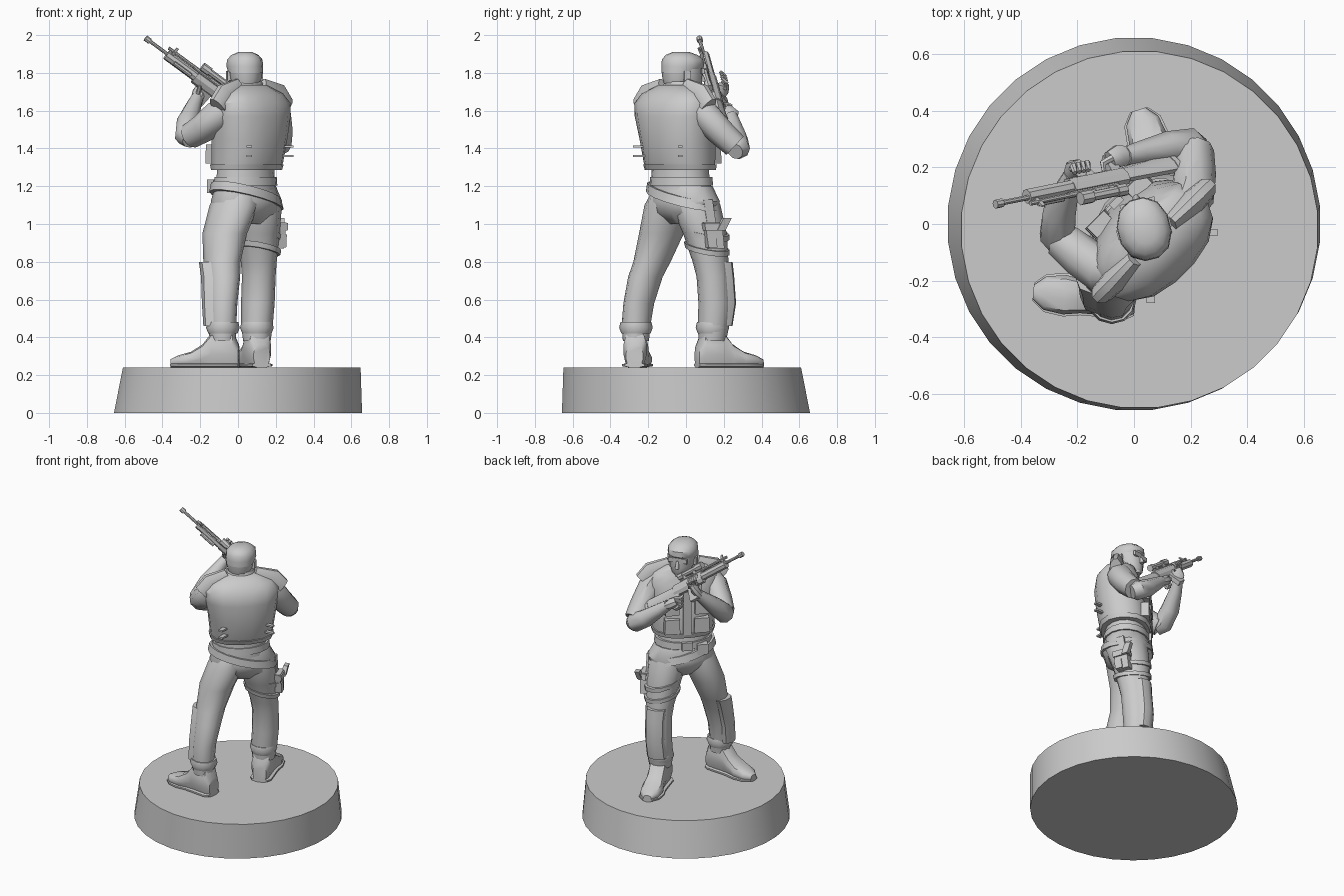
import bpy, math
from mathutils import Vector as V, Matrix

mat = bpy.data.materials.new("plain grey")
mat.diffuse_color = (0.6, 0.6, 0.6, 1)
Z = V((0, 0, 1))
L = V((0.7071, 0.7071, 0))      # across the shoulders, toward the figure's right
F = V((-0.7071, 0.7071, 0))     # the way the figure faces


def make(name, verts, faces, angle=40):
    me = bpy.data.meshes.new(name)
    me.from_pydata([tuple(v) for v in verts], [], faces)
    me.polygons.foreach_set("use_smooth", [True] * len(me.polygons))
    me.set_sharp_from_angle(angle=math.radians(angle))
    me.materials.append(mat)
    ob = bpy.data.objects.new(name, me)
    bpy.context.collection.objects.link(ob)
    return ob


def loft(name, rings, n=12, p=2.0, angle=40):
    """rings: (centre, axis_u, axis_v, radius_u, radius_v), skinned and capped"""
    verts, faces = [], []
    for c, u, v, a, b in rings:
        for i in range(n):
            t = 2 * math.pi * (i + 0.5) / n
            cs, sn = math.cos(t), math.sin(t)
            k = (abs(cs) ** p + abs(sn) ** p) ** (-1 / p)
            verts.append(V(c) + u * (a * k * cs) + v * (b * k * sn))
    for r in range(len(rings) - 1):
        for i in range(n):
            j = (i + 1) % n
            faces.append((r * n + i, r * n + j, r * n + n + j, r * n + n + i))
    faces.append(tuple(reversed(range(n))))
    faces.append(tuple(range((len(rings) - 1) * n, len(rings) * n)))
    return make(name, verts, faces, angle)


def stack(name, secs, u=L, v=F, **kw):
    """horizontal sections (x, y, z, a, b)"""
    return loft(name, [((x, y, z), u, v, a, b) for x, y, z, a, b in secs], **kw)


def tube(name, pts, n=9, flat=1.0, ref=Z):
    """tube through (point, radius) pairs"""
    rings = []
    for i, (p, r) in enumerate(pts):
        d = (V(pts[min(i + 1, len(pts) - 1)][0]) - V(pts[max(i - 1, 0)][0])).normalized()
        u = ref.cross(d).normalized()
        rings.append((p, u, d.cross(u), r, r * flat))
    return loft(name, rings, n=n)


def box(name, c, x, y, z, sx, sy, sz, taper=1.0):
    """box with axes x, y, z and full sizes; taper scales its top end"""
    c = V(c)
    return loft(name, [(c - z * sz / 2, x, y, sx * .707, sy * .707),
                       (c + z * sz / 2, x, y, sx * .707 * taper, sy * .707 * taper)], n=4, angle=25)


# display base, its top disc slightly off centre
X, Y = V((1, 0, 0)), V((0, 1, 0))
stack("base", [(0, 0, 0, .66, .66), (.02, -.02, .24, .632, .632)], X, Y, n=32, angle=20)

# legs
left = [(-.08, -.265, .38, .068, .07), (-.085, -.265, .46, .072, .08), (-.085, -.25, .58, .075, .088),
        (-.08, -.215, .72, .085, .098), (-.085, -.18, .8, .092, .105), (-.07, -.13, .95, .112, .125),
        (-.02, -.09, 1.1, .12, .14), (.01, -.06, 1.18, .11, .12)]
right = [(.1, .14, .38, .072, .073), (.1, .145, .46, .084, .083), (.105, .155, .58, .085, .093),
         (.11, .145, .72, .085, .093), (.11, .13, .8, .09, .1), (.105, .1, .95, .112, .12),
         (.1, .05, 1.1, .125, .14), (.08, .03, 1.18, .11, .12)]
for side, secs, toe in (("left", left, V((-1, .09, 0))), ("right", right, V((-.3, .954, 0)))):
    stack(side + "_trouser_leg", secs, n=12)
    x, y = secs[0][:2]
    stack(side + "_trouser_cuff", [(x, y, .42, .076, .078), (x, y, .45, .088, .09), (x, y, .48, .08, .084)], n=12)
    toe.normalize()
    sd = Z.cross(toe)
    # shin guard and knee pad on the leading face
    stack(side + "_shin_guard", [(*(V(s[:3]) + toe * .022), s[3] * .8, s[4] * .95) for s in secs[1:5]], sd, toe, p=3)
    # boot and sole, from heel to toe
    heel = V((x, y, 0)) - toe * .085
    prof = [(0, .045, .12), (.03, .062, .19), (.14, .06, .19), (.19, .06, .125),
            (.25, .07, .085), (.32, .06, .065), (.362, .025, .045)]
    loft(side + "_boot", [(heel + toe * d + Z * (.24 + h / 2), sd, Z, w, h / 2) for d, w, h in prof], p=3)
    loft(side + "_sole", [(heel + toe * d + Z * .253, sd, Z, w + .007, .013) for d, w, h in prof], n=8, p=8)

# hips, waist and belts
stack("hips", [(.045, 0, 1.0, .1, .08), (.045, -.01, 1.06, .2, .14), (.045, -.01, 1.12, .215, .16),
               (.04, -.02, 1.2, .18, .14)], n=16)
stack("waist", [(.04, -.025, 1.16, .18, .145), (.04, -.03, 1.27, .168, .135), (.045, -.03, 1.32, .17, .13)], n=16)
stack("trouser_belt", [(.04, -.025, 1.205, .186, .15), (.04, -.025, 1.25, .182, .147)], n=16)
tilt = V((.7071, .7071, -.26))
stack("holster_belt", [(.045, -.015, 1.125, .222, .17), (.043, -.02, 1.175, .207, .162)], tilt, F, n=16)
box("belt_buckle", V((.04, -.025, 1.228)) + F * .15, L, F, Z, .07, .02, .055)
box("belt_pouch", V((.04, -.025, 1.2)) + F * .13 - L * .1, L, F, Z, .07, .05, .07)

# holster on the right thigh
out = V((.94, .34, 0))
al = out.cross(Z)
hz = V((.05, -.15, 1)).normalized()
box("holster", (.21, .145, .94), out, al, hz, .05, .085, .14, 1.15)
box("holster_flap", (.222, .145, .985), out, al, hz, .05, .11, .04)
box("pistol_grip", (.225, .2, 1.0), out, al, V((0, .45, .9)), .03, .045, .07)
box("holster_pouch", (.225, .13, .91), out, al, hz, .05, .05, .07)
box("holster_hanger", (.205, .125, 1.06), out, al, hz, .015, .05, .14)
for z in (.87, .95):
    stack("thigh_strap", [(.107, .113, z - .014, .114, .121), (.107, .11, z + .014, .118, .125)], tilt, F, n=12)

# torso in a padded vest
stack("vest", [(.045, -.03, 1.29, .195, .15), (.05, -.035, 1.33, .2, .16), (.06, -.045, 1.45, .215, .165),
               (.068, -.06, 1.57, .235, .16), (.07, -.065, 1.64, .24, .145), (.065, -.06, 1.69, .205, .115),
               (.05, -.045, 1.735, .11, .085)], n=16, p=2.4)
stack("vest_hem", [(.045, -.03, 1.285, .2, .155), (.047, -.032, 1.315, .206, .165)], n=16, p=2.4)
stack("collar", [(.045, -.035, 1.7, .105, .095), (.045, -.03, 1.755, .085, .08)], n=12)
box("vest_zip_flap", V((.055, -.04, 1.46)) + F * .165, L, F, Z, .05, .025, .3)
for s in (-1, 1):
    for z, w in ((1.37, .1), (1.5, .09)):
        box("vest_pocket", V((.055, -.04, z)) + F * .15 + L * s * .095, L, F, Z, w, .055, .1, .94)
    # shoulder pads of the vest
    tube("shoulder_pad", [(V((.065, -.06, 1.715)) + L * s * .08, .06),
                          (V((.07, -.06, 1.665)) + L * s * .19, .085),
                          (V((.07, -.06, 1.61)) + L * s * .245, .075)], n=10, flat=.55, ref=F)
# strap ends sticking out behind
for z in (1.36, 1.41):
    box("side_strap", (.245, -.03, z), X, Y, Z, .1, .025, .012)
    box("back_strap", (.06, -.235, z), X, Y, Z, .03, .09, .012)

# arms
tube("left_sleeve", [((-.05, -.17, 1.63), .07), ((-.1, -.17, 1.58), .085), ((-.18, -.12, 1.51), .078),
                     ((-.255, -.06, 1.465), .068)])
tube("left_forearm", [((-.25, -.08, 1.45), .05), ((-.272, -.04, 1.468), .064), ((-.265, .04, 1.54), .06),
                      ((-.235, .13, 1.625), .042), ((-.215, .175, 1.67), .034)])
tube("right_sleeve", [((.17, .05, 1.64), .07), ((.205, .1, 1.58), .08), ((.215, .18, 1.49), .075),
                      ((.215, .26, 1.415), .068)])
tube("right_forearm", [((.235, .26, 1.385), .045), ((.205, .275, 1.4), .064), ((.12, .27, 1.45), .058),
                       ((.02, .25, 1.53), .042), ((-.03, .24, 1.57), .034)])

# rifle: frame along the barrel from muzzle to butt, rolled toward the viewer
M = V((-.49, .07, 1.985))
D = V((.64, .13, -.47)).normalized()
U0 = (Z - D * Z.dot(D)).normalized()
U = Matrix.Rotation(math.radians(38), 3, D) @ U0
S = D.cross(U)


def gun(t, a=0, b=0):
    return M + D * t + U * a + S * b


def rod(name, t0, t1, a, r, b=0, n=8):
    loft(name, [(gun(t0, a, b), U, S, r, r), (gun(t1, a, b), U, S, r, r)], n=n)


def block(name, t0, t1, a, h, w, taper=1.0):
    box(name, gun((t0 + t1) / 2, a), U, S, D, h, w, t1 - t0, taper).rotation_euler = (0, 0, 0)


def gunbox(name, t0, t1, a, h, w, h2=None, a2=None):
    h2, a2 = h2 or h, a if a2 is None else a2
    loft(name, [(gun(t0, a), U, S, h / 2, w / 2), (gun(t1, a2), U, S, h2 / 2, w / 2)], n=8, p=5, angle=25)


rod("muzzle_brake", 0, .03, 0, .016)
rod("barrel", .0, .18, 0, .0095)
rod("gas_tube", .13, .36, .035, .009)
gunbox("handguard", .145, .37, -.008, .05, .048)
gunbox("receiver", .34, .58, -.012, .075, .05)
gunbox("stock", .56, .81, -.015, .06, .038, .11, -.035)
gunbox("butt_plate", .8, .82, -.035, .12, .044)
gunbox("top_rail", .3, .52, .034, .018, .022)
rod("scope", .35, .52, .066, .018)
rod("scope_front_lens", .33, .38, .066, .024)
rod("scope_eyepiece", .49, .53, .066, .022)
for t in (.39, .47):
    gunbox("scope_mount", t, t + .02, .048, .03, .02)
rod("side_lamp", .2, .31, .0, .012, b=.034)
gunbox("front_sight", .16, .175, .035, .06, .012)
box("magazine", gun(.44, -.08), D, S, U, .06, .03, .11)
box("rifle_grip", gun(.575, -.085), D, S, (U - D * .3).normalized(), .04, .032, .1)

# gloved hands with fingers round the grip and the handguard
tube("left_palm", [((-.22, .165, 1.655), .034), ((-.205, .19, 1.70), .043), ((-.19, .195, 1.74), .035)], n=8, flat=.7)
tube("right_palm", [((-.02, .242, 1.56), .034), ((-.055, .24, 1.585), .042), ((-.085, .225, 1.605), .034)], n=8, flat=.8)
for i in range(4):
    o = D * (i * .02 - .03)
    tube("left_finger", [(V((-.195, .2, 1.73)) + o, .013), (V((-.19, .21, 1.765)) + o, .013),
                         (V((-.185, .185, 1.79)) + o, .009)], n=6)
    o = Z * (i * .02 - .035)
    tube("right_finger", [(V((-.075, .235, 1.6)) + o, .013), (V((-.11, .215, 1.605)) + o, .013),
                          (V((-.105, .185, 1.61)) + o, .009)], n=6)
tube("left_thumb", [((-.215, .165, 1.68), .015), ((-.2, .125, 1.735), .011)], n=6)

# head, turned further to the figure's right than the chest
H = V((-.25, .968, 0))
K = V((.968, .25, 0))
C = V((.035, -.015, 0))


def headstack(name, secs, **kw):
    loft(name, [(C + H * f + Z * z, H, K, a, b) for z, f, a, b in secs], n=12, **kw)


headstack("neck", [(1.66, -.02, .07, .07), (1.78, -.01, .062, .062)])
headstack("face", [(1.69, .045, .035, .035), (1.715, .03, .07, .058), (1.76, .01, .09, .08),
                   (1.81, .002, .1, .088), (1.85, 0, .1, .088)], p=2.2)
headstack("cap", [(1.80, -.02, .096, .09), (1.835, -.003, .113, .095), (1.87, -.003, .11, .092),
                  (1.895, -.008, .085, .07), (1.91, -.012, .045, .036)], p=2.2)
headstack("hair_back", [(1.735, -.03, .07, .07), (1.77, -.025, .086, .084), (1.82, -.02, .096, .091)])
headstack("nose", [(1.755, .105, .018, .014), (1.77, .105, .014, .011), (1.805, .094, .008, .008)])
headstack("chin", [(1.69, .075, .016, .022), (1.72, .075, .02, .026)])
for s in (-1, 1):
    box("ear", C + K * s * .088 + Z * 1.785, H, K, Z, .035, .018, .05)
    box("dark_glasses_lens", C + H * .093 + K * s * .036 + Z * 1.808, K, H, Z, .055, .014, .03)
